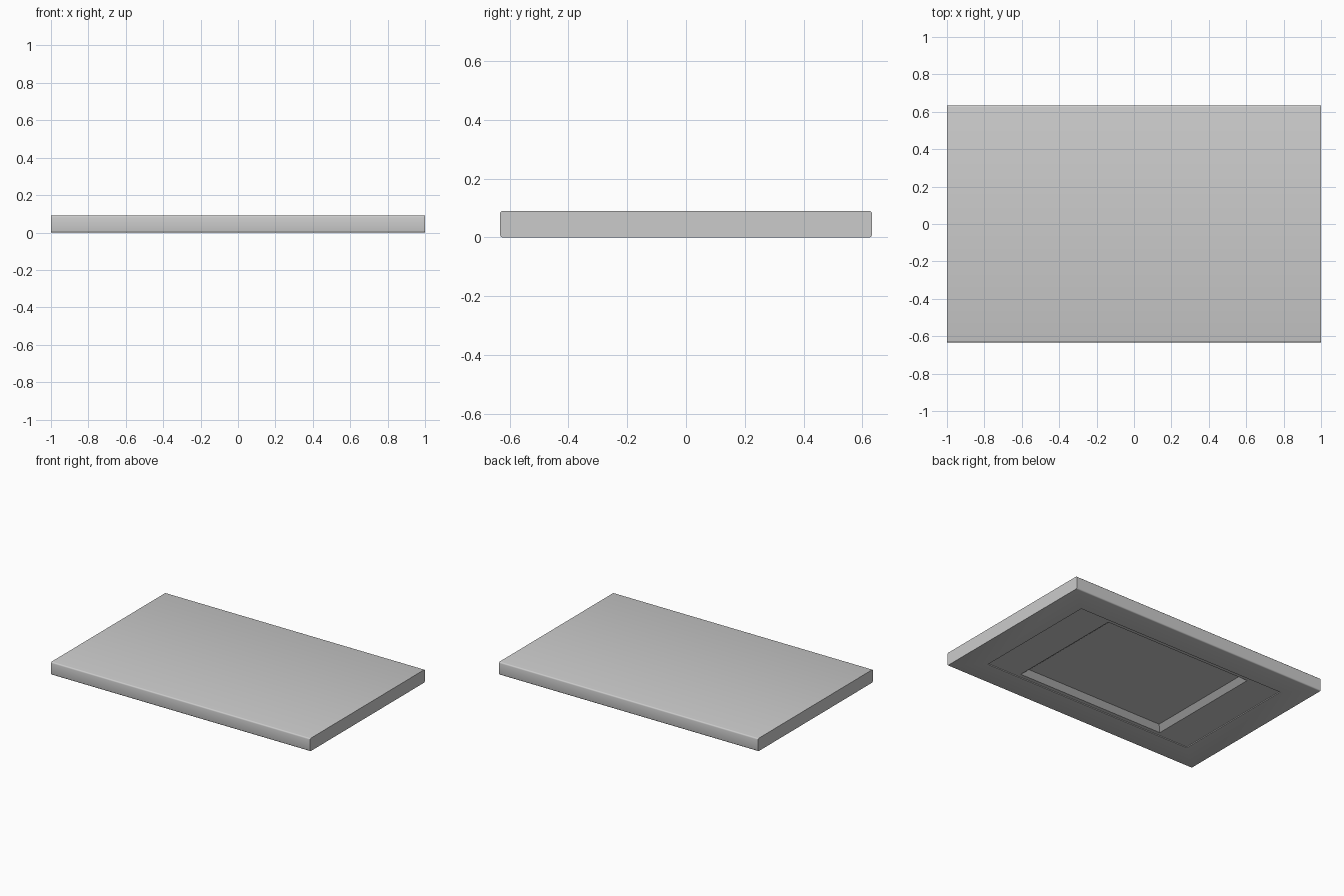
import bpy, bmesh
from math import copysign

if "Cube" in bpy.data.objects:
    bpy.data.objects.remove(bpy.data.objects["Cube"])

HX, HY, H = 1.0, 0.633, 0.09

# Slab with softened long edges
bm = bmesh.new()
bmesh.ops.create_cube(bm, size=1.0)
for v in bm.verts:
    v.co = (v.co.x * 2 * HX, v.co.y * 2 * HY, (v.co.z + 0.5) * H)
long_edges = [e for e in bm.edges
              if abs(e.verts[0].co.x - e.verts[1].co.x) > 1]
bmesh.ops.bevel(bm, geom=long_edges, offset=0.009, segments=3,
                profile=0.5, affect='EDGES')

# Underside: border, shallow step, flat margin, sloped pocket (half x, half y, z)
bm.normal_update()
under = max((f for f in bm.faces if f.normal.z < -0.99),
            key=lambda f: f.calc_area())
for hx, hy, z in [(0.815, 0.456, 0.0), (0.815, 0.456, 0.006),
                  (0.57, 0.427, 0.006), (0.533, 0.39, 0.037)]:
    bmesh.ops.inset_individual(bm, faces=[under], thickness=0.002)
    for v in under.verts:
        v.co = (copysign(hx, v.co.x), copysign(hy, v.co.y), z)
bmesh.ops.recalc_face_normals(bm, faces=bm.faces)

mesh = bpy.data.meshes.new("slab_panel")
bm.to_mesh(mesh)
bm.free()
panel = bpy.data.objects.new("slab_panel", mesh)
bpy.context.collection.objects.link(panel)

# Smooth only the rounded edges
bpy.context.view_layer.objects.active = panel
panel.select_set(True)
bpy.ops.object.shade_smooth_by_angle(angle=0.55)
